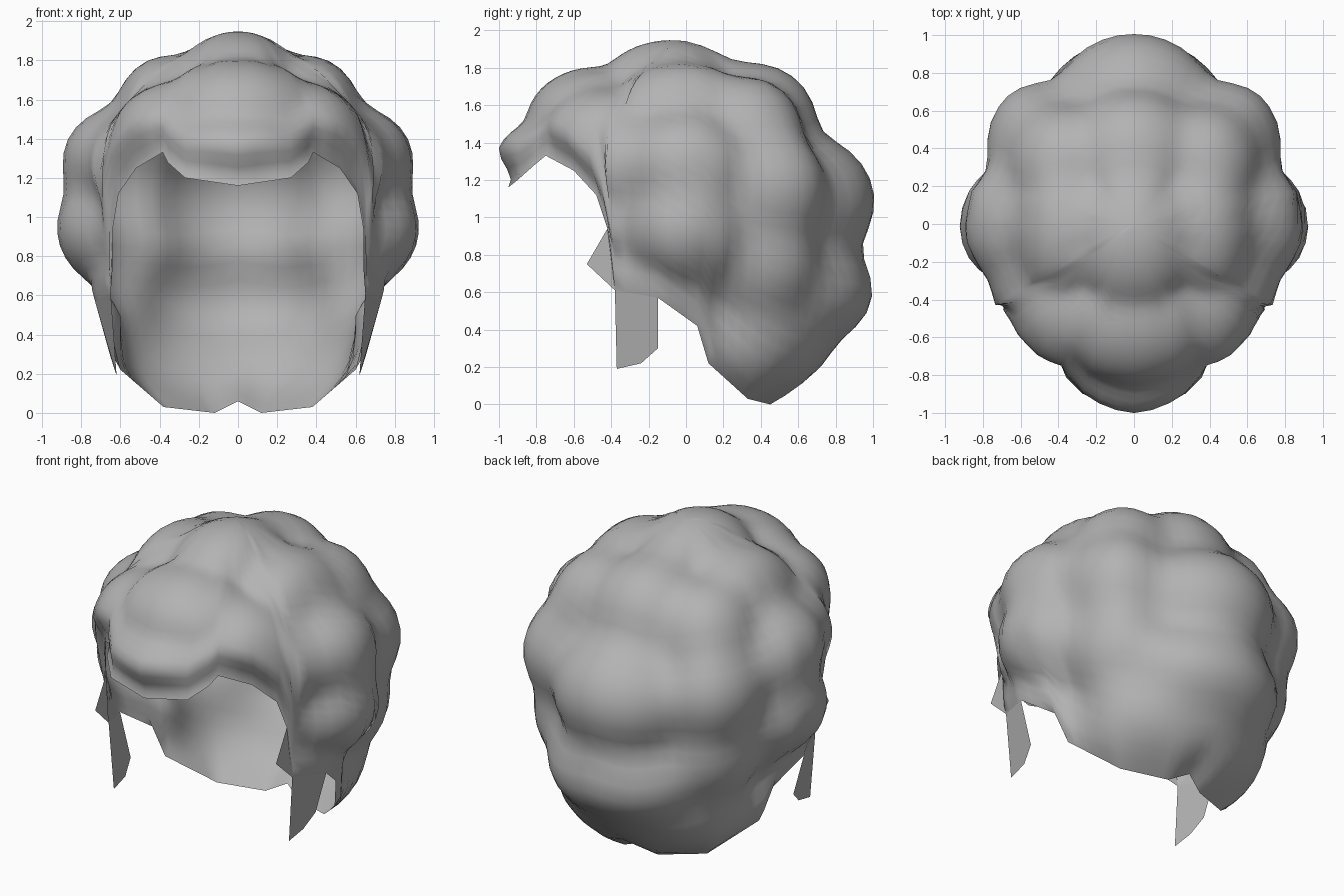
import bpy, bmesh, math
from mathutils import Vector

if "Cube" in bpy.data.objects:
    bpy.data.objects.remove(bpy.data.objects["Cube"])

C = Vector((0, 0, 0.95))          # centre the shell radiates from
ROWS = 30

mat = bpy.data.materials.new("grey hair")
mat.diffuse_color = (0.45, 0.45, 0.45, 1)
mat.use_nodes = True
mat.node_tree.nodes["Principled BSDF"].inputs["Base Color"].default_value = mat.diffuse_color

# Curls: centre, radii (off-centre ones are mirrored)
CURLS = [
    ((0, 0, .95), (.75, .74, .77)),         # scalp
    ((0, -.08, 1.6), (.35, .42, .34)),      # crown
    ((0, .36, 1.5), (.36, .34, .32)),       # back crown
    ((0, .55, 1.08), (.46, .46, .38)),      # upper back
    ((0, .58, .6), (.5, .42, .3)),          # lower back
    ((0, .36, .4), (.6, .42, .38)),         # nape
    ((0, -.48, 1.5), (.42, .37, .3)),       # front top
    ((0, -.6, 1.33), (.42, .41, .22)),      # fringe
    ((.36, -.02, 1.5), (.27, .42, .32)),    # upper side
    ((.33, -.44, 1.4), (.31, .33, .28)),    # upper side front
    ((.36, .32, 1.43), (.3, .31, .32)),     # upper side back
    ((.48, -.28, 1.28), (.28, .33, .28)),   # temple
    ((.6, 0, 1.28), (.3, .34, .28)),        # side, top
    ((.6, 0, .94), (.33, .33, .31)),        # side, bottom
    ((.5, .43, 1.15), (.28, .32, .32)),     # side back, top
    ((.44, .38, .78), (.29, .33, .34)),     # side back, bottom
]
CURLS += [((-c[0], c[1], c[2]), r) for c, r in CURLS if c[0] > 0]


def reach(d):
    """Farthest hit on any curl along direction d from the centre."""
    best = 0
    for c, r in CURLS:
        o = Vector([(C[k] - c[k]) / r[k] for k in range(3)])
        v = Vector([d[k] / r[k] for k in range(3)])
        a, b, q = v.dot(v), o.dot(v), o.dot(o) - 1
        disc = b * b - a * q
        if disc > 0:
            best = max(best, (-b + math.sqrt(disc)) / a)
    return best * 1.008


# Hairline on the right half, from fringe centre to nape centre
EDGE = [Vector(p) for p in [
    (0, -.95, 1.16), (.27, -.9, 1.2), (.36, -.81, 1.28), (.385, -.75, 1.33),
    (.52, -.6, 1.25), (.61, -.48, 1.12), (.64, -.42, .94), (.65, -.38, .61),
    (.73, -.15, .57), (.65, .06, .42), (.6, .12, .22), (.38, .33, .03),
    (.12, .45, 0), (0, .5, .06)]]


def azimuth(p):
    return math.atan2(p.x, -p.y)


half = []
for a, b in zip(EDGE, EDGE[1:]):
    n = max(1, round((azimuth(b) - azimuth(a)) / .085))
    half += [a.lerp(b, i / n) for i in range(n)]
half.append(EDGE[-1])
loop = half + [Vector((-p.x, p.y, p.z)) for p in reversed(half[1:-1])]


def finish(bm, name):
    bmesh.ops.recalc_face_normals(bm, faces=bm.faces)
    me = bpy.data.meshes.new(name)
    bm.to_mesh(me)
    bm.free()
    ob = bpy.data.objects.new(name, me)
    bpy.context.collection.objects.link(ob)
    me.materials.append(mat)
    bpy.context.view_layer.objects.active = ob
    ob.select_set(True)
    bpy.ops.object.shade_smooth_by_angle(angle=math.radians(85))
    ob.select_set(False)


# Directions and radii: columns run from the crown down to the hairline
N = len(loop)
dirs, rad = [], []
for p in loop:
    e = p - C
    az, end = azimuth(e), math.acos(e.z / e.length)
    col = []
    for j in range(1, ROWS + 1):
        th = end * j / ROWS
        col.append(Vector((math.sin(th) * math.sin(az),
                           -math.sin(th) * math.cos(az), math.cos(th))))
    dirs.append(col)
    rad.append([reach(d) for d in col])
pole = reach(Vector((0, 0, 1)))

# Soften the grooves between curls
for _ in range(3):
    rad = [[.5 * rad[i][j] + .125 * (
        rad[i - 1][j] + rad[(i + 1) % N][j]
        + (rad[i][j - 1] if j else pole) + rad[i][min(j + 1, ROWS - 1)])
        for j in range(ROWS)] for i in range(N)]

# Curly shell
bm = bmesh.new()
top = bm.verts.new(C + Vector((0, 0, pole)))
cols = []
for i, p in enumerate(loop):
    col = []
    for j in range(ROWS):
        w = max(0, ((j + 1) / ROWS - .86) / .14)
        w = w * w * (3 - 2 * w)
        col.append(bm.verts.new(
            C + dirs[i][j] * (rad[i][j] * (1 - w) + (p - C).length * w)))
    cols.append(col)
for i, a in enumerate(cols):
    b = cols[(i + 1) % N]
    bm.faces.new((top, a[0], b[0]))
    for j in range(ROWS - 1):
        bm.faces.new((a[j], a[j + 1], b[j + 1], b[j]))
finish(bm, "curly_hair_shell")

# Sideburns and the small wisps in front of them
STRANDS = {
    "sideburn": [(.65, -.38, .61), (.62, -.37, .19), (.63, -.24, .22),
                 (.655, -.15, .3), (.73, -.15, .57)],
    "temple_wisp": [(.64, -.42, .94), (.64, -.53, .75), (.65, -.38, .61)],
}
for name, pts in STRANDS.items():
    for side, s in (("right", 1), ("left", -1)):
        bm = bmesh.new()
        bm.faces.new([bm.verts.new((s * x, y, z)) for x, y, z in pts])
        finish(bm, side + "_" + name)
